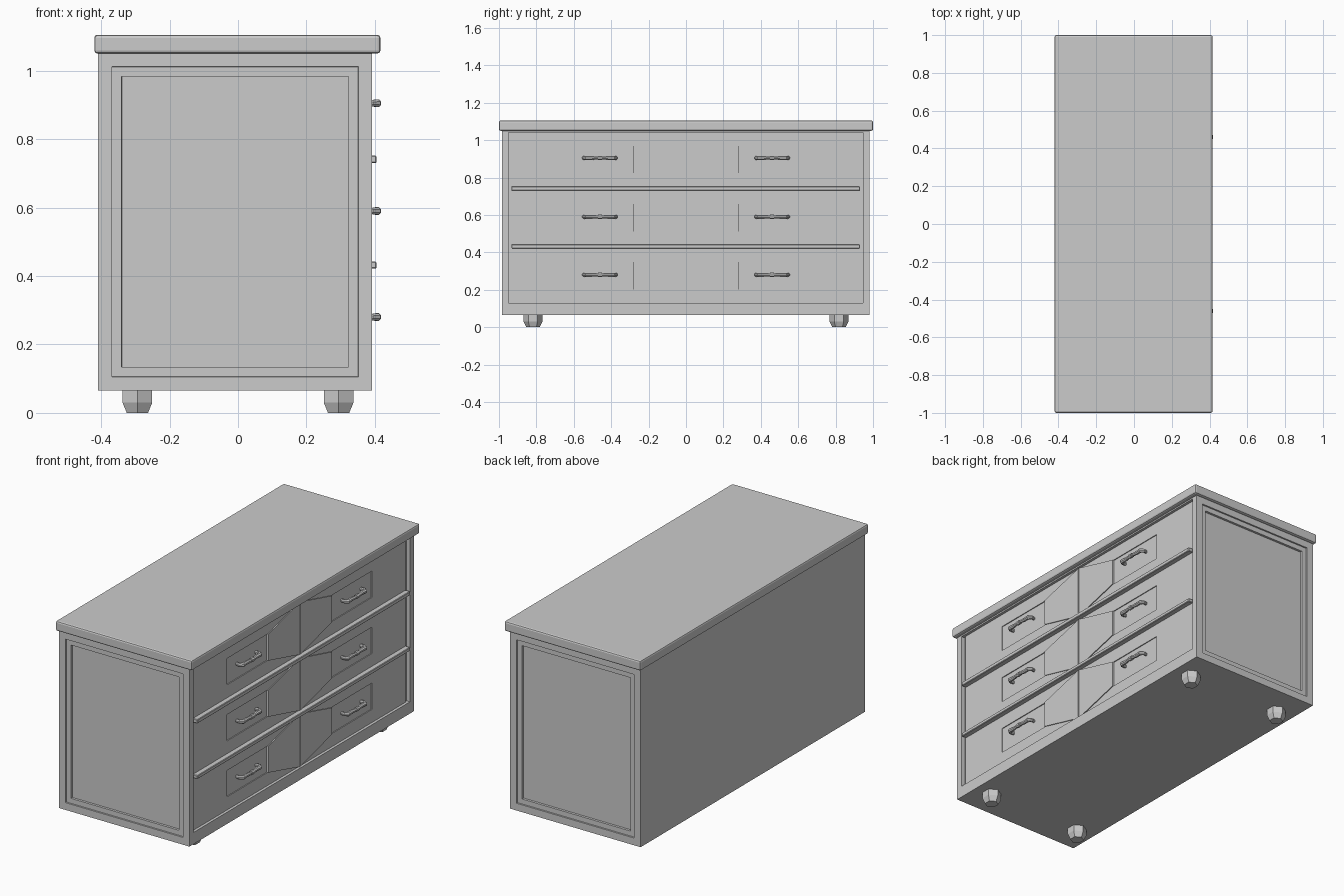
import bpy, bmesh, math
from mathutils import Vector

if "Cube" in bpy.data.objects:
    bpy.data.objects.remove(bpy.data.objects["Cube"])


def add_mesh(name, bm):
    bmesh.ops.recalc_face_normals(bm, faces=bm.faces)
    me = bpy.data.meshes.new(name)
    bm.to_mesh(me)
    bm.free()
    ob = bpy.data.objects.new(name, me)
    bpy.context.collection.objects.link(ob)
    return ob


def box_bm(lo, hi):
    bm = bmesh.new()
    bmesh.ops.create_cube(bm, size=1)
    lo, hi = Vector(lo), Vector(hi)
    for v in bm.verts:
        v.co = (lo + hi) / 2 + v.co * (hi - lo)
    return bm


def box(name, lo, hi, bevel=0, segments=1):
    bm = box_bm(lo, hi)
    if bevel:
        bmesh.ops.bevel(bm, geom=bm.edges[:], offset=bevel, segments=segments,
                        profile=0.5, affect='EDGES')
    return add_mesh(name, bm)


def face_towards(bm, d):
    d = Vector(d)
    bm.normal_update()
    return max(bm.faces, key=lambda f: f.normal.dot(d) + f.calc_center_median().dot(d))


def recess(bm, face, margin, depth):
    bmesh.ops.inset_region(bm, faces=[face], thickness=margin)
    bmesh.ops.inset_region(bm, faces=[face], thickness=0.001, depth=-depth)


def cut(ob, cutter):
    m = ob.modifiers.new("cut", 'BOOLEAN')
    m.operation, m.object, m.solver = 'DIFFERENCE', cutter, 'EXACT'
    bpy.context.view_layer.objects.active = ob
    bpy.ops.object.modifier_apply(modifier=m.name)
    bpy.data.objects.remove(cutter)


def prism(name, yz, x0, x1):
    bm = bmesh.new()
    f = bm.faces.new([bm.verts.new((x0, y, z)) for y, z in yz])
    ext = bmesh.ops.extrude_face_region(bm, geom=[f])
    for v in ext['geom']:
        if isinstance(v, bmesh.types.BMVert):
            v.co.x = x1
    return add_mesh(name, bm)


def loft(name, rings):
    """Join equal-sized rings of points and cap both ends."""
    bm = bmesh.new()
    rows = [[bm.verts.new(p) for p in r] for r in rings]
    n = len(rows[0])
    for a, b in zip(rows, rows[1:]):
        for i in range(n):
            j = (i + 1) % n
            bm.faces.new((a[i], a[j], b[j], b[i]))
    bm.faces.new(rows[0])
    bm.faces.new(rows[-1])
    return add_mesh(name, bm)


def angles(n, offset=0.0):
    return [2 * math.pi * (i + offset) / n for i in range(n)]


# Carcase with stepped end panels and a shallow drawer opening
bm = box_bm((-0.409, -0.985, 0.065), (0.392, 0.982, 1.052))
for s in (-1, 1):
    panel = face_towards(bm, (0, s, 0))
    recess(bm, panel, 0.057, 0.008)
    recess(bm, panel, 0.039, 0.012)
opening = face_towards(bm, (1, 0, 0))
bmesh.ops.inset_region(bm, faces=[opening], thickness=0.051)
for v in opening.verts:
    v.co.z = 0.13 if v.co.z < 0.5 else 1.042
bmesh.ops.inset_region(bm, faces=[opening], thickness=0.0005, depth=-0.022)
add_mesh("carcase", bm)

# Top board with softened edges
box("top_board", (-0.42, -1, 1.05), (0.416, 1, 1.105), 0.009, 2)

# Rails between the drawers
for z0, z1 in ((0.73, 0.752), (0.422, 0.442)):
    box("drawer_rail", (0.365, -0.934, z0), (0.405, 0.931, z1), 0.003)


# Pull: bowed octagonal bar with returns to the drawer and a middle collar
def pull(y, z):
    path = [(0.372, -0.083, .009), (0.392, -0.086, .010), (0.406, -0.074, .012),
            (0.404, -0.045, .011), (0.408, -0.013, .009)]
    path += [(x, -t, r) for x, t, r in reversed(path)]
    rings = []
    for k, (x, t, r) in enumerate(path):
        a, b = path[max(k - 1, 0)], path[min(k + 1, len(path) - 1)]
        tan = Vector((b[0] - a[0], b[1] - a[1], 0)).normalized()
        side = Vector((tan.y, -tan.x, 0))
        rings.append([Vector((x, y + t, z)) + side * r * math.cos(q)
                      + Vector((0, 0, r * math.sin(q))) for q in angles(8, .5)])
    loft("drawer_pull", rings)
    loft("pull_collar", [[(0.407 + .0125 * math.cos(q), y + t, z + .0125 * math.sin(q))
                          for q in angles(8, .5)] for t in (-0.01, 0.01)])


# Drawer fronts: sunken pull fields, raised hexagon in two halves, two pulls
for z0, z1, pz in ((0.752, 1.042, 0.905), (0.442, 0.73, 0.59), (0.13, 0.422, 0.28)):
    zc, h = (z0 + z1) / 2, (z1 - z0) / 2
    front = box("drawer_front", (0.362, -0.934, z0), (0.377, 0.931, z1))
    for s in (-1, 1):
        ya, yb = sorted((s * 0.28, s * 0.635))
        cut(front, box("cutter", (0.372, ya, zc - 0.073), (0.4, yb, zc + 0.073)))
        prism("hexagon_half", [(s * 0.003, zc - h), (s * 0.28, zc - 0.073),
                               (s * 0.28, zc + 0.073), (s * 0.003, zc + h)], 0.365, 0.382)
        pull(s * 0.46, pz)

# Six-sided tapered feet
for fx in (-0.294, 0.294):
    for fy in (-0.818, 0.818):
        loft("foot", [[(fx + r * math.cos(q), fy + r * math.sin(q), z)
                       for q in angles(6, .5)]
                      for z, r in ((0, .036), (.03, .05), (.07, .05))])
